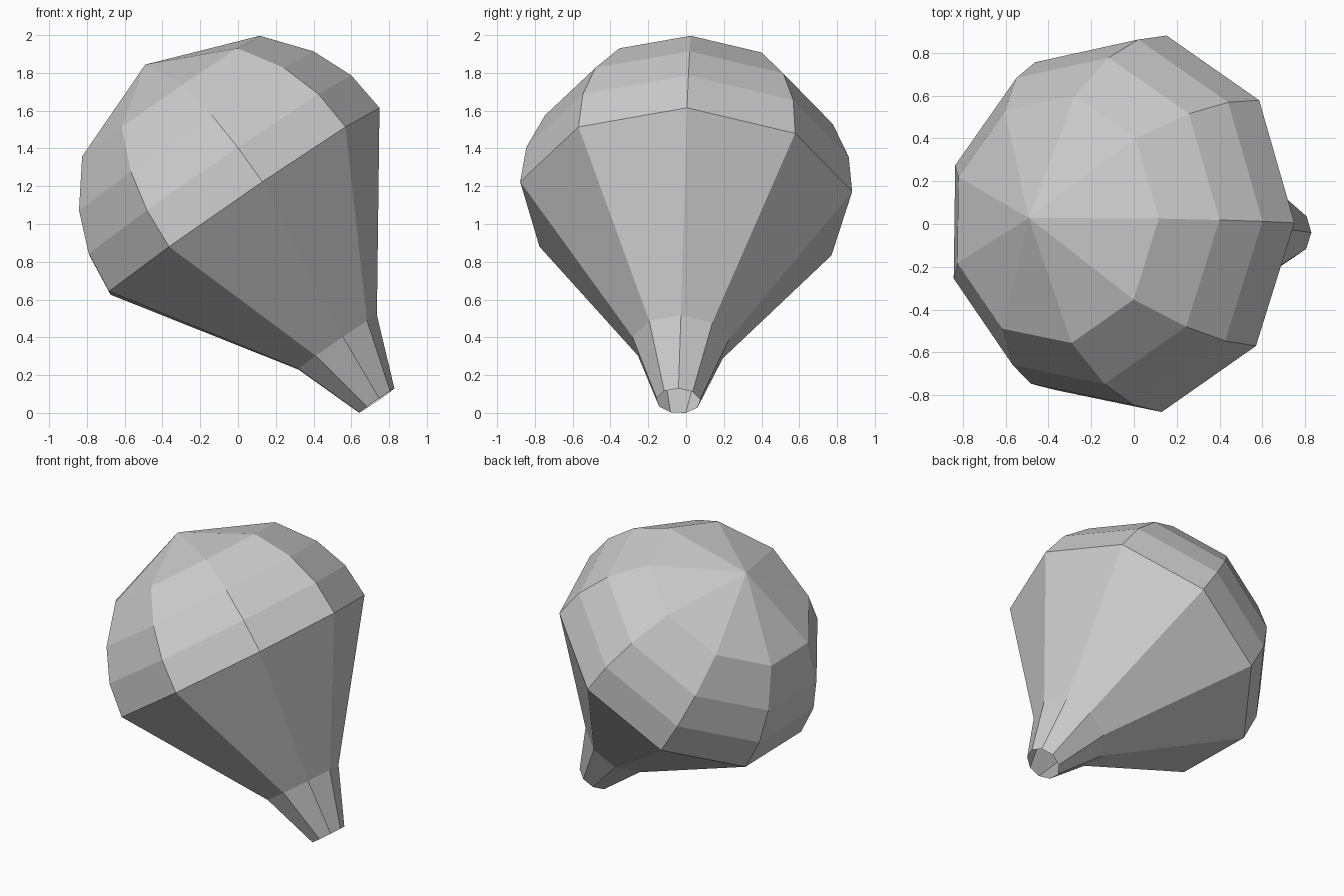
import bpy, bmesh, math
from mathutils import Vector

if "Cube" in bpy.data.objects:
    bpy.data.objects.remove(bpy.data.objects["Cube"])

SIDES = 9
CENTRE = Vector((0.013, 0.0, 1.115))

# Tilted frame: axis points from mouth to crown
axis = Vector((-0.566, 0.032, 0.824)).normalized()
u = Vector((0.825, 0.006, 0.566))
u = (u - axis * u.dot(axis)).normalized()
v = axis.cross(u)

# (distance along axis, radius): mouth, neck, widest ring, dome rings
PROFILE = [(-1.27, 0.117), (-0.898, 0.26), (0.0, 0.893),
           (0.226, 0.867), (0.445, 0.774), (0.673, 0.587)]
CROWN = 0.891

bm = bmesh.new()


def ring(t, r):
    verts = []
    for i in range(SIDES):
        a = math.tau * i / SIDES
        verts.append(bm.verts.new(CENTRE + axis * t + (u * math.cos(a) + v * math.sin(a)) * r))
    return verts


# Skin between rings, mouth left open
rings = [ring(t, r) for t, r in PROFILE]
for lo, hi in zip(rings, rings[1:]):
    for i in range(SIDES):
        j = (i + 1) % SIDES
        bm.faces.new((lo[i], lo[j], hi[j], hi[i]))

# Crown fan
top = bm.verts.new(CENTRE + axis * CROWN)
for i in range(SIDES):
    bm.faces.new((rings[-1][i], rings[-1][(i + 1) % SIDES], top))

mesh = bpy.data.meshes.new("balloon_envelope")
bm.to_mesh(mesh)
bm.free()
balloon = bpy.data.objects.new("balloon_envelope", mesh)
bpy.context.collection.objects.link(balloon)

# Rest the mouth rim on z = 0
balloon.location.z = -min(p.co.z for p in mesh.vertices)
